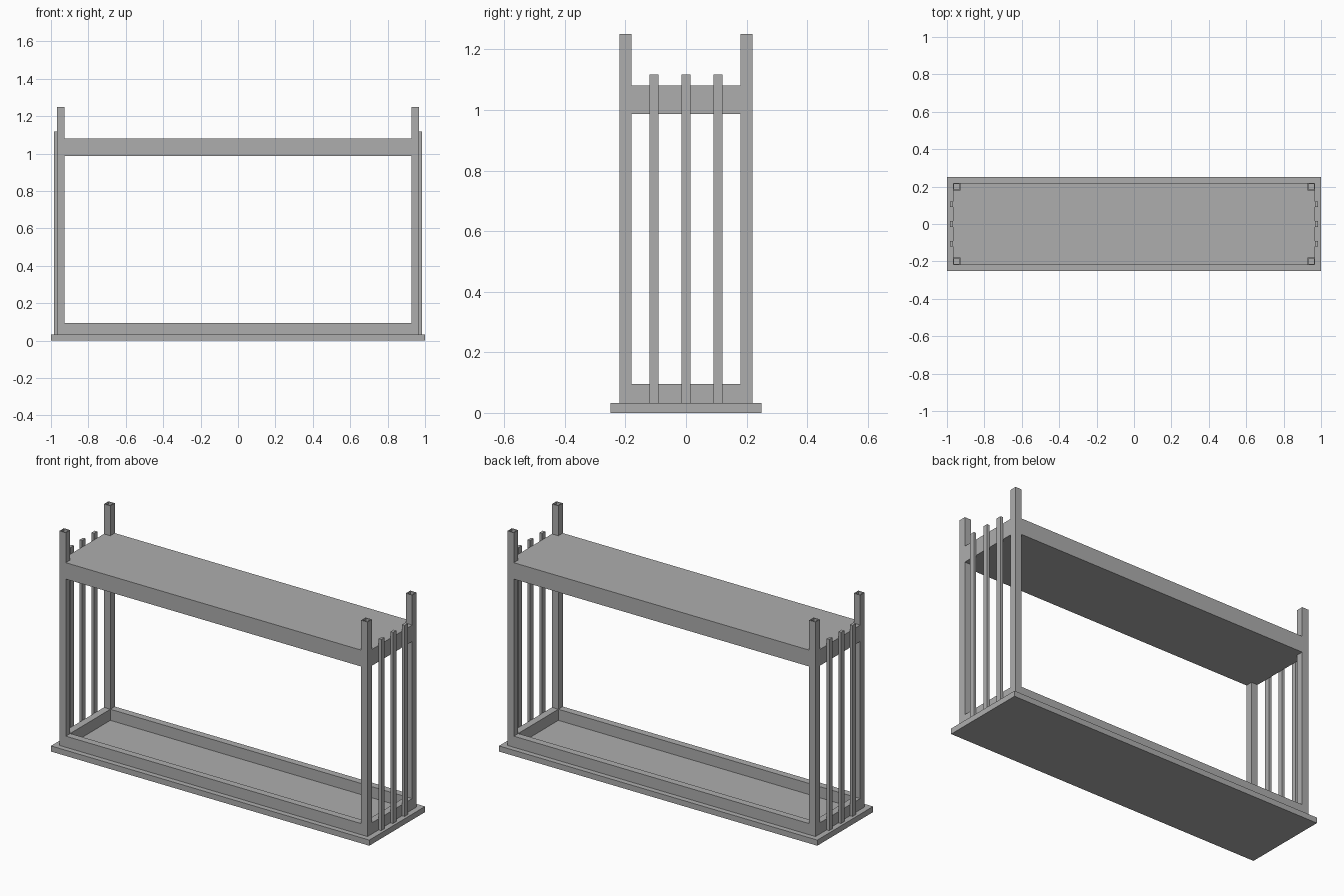
import bpy
import bmesh

cube = bpy.data.objects.get("Cube")
if cube:
    bpy.data.objects.remove(cube, do_unlink=True)

grey = bpy.data.materials.new("plain_grey")
grey.use_nodes = True
tone = (0.42, 0.42, 0.42, 1)
grey.diffuse_color = tone
grey.node_tree.nodes["Principled BSDF"].inputs["Base Color"].default_value = tone

# Main dimensions: outer half sizes of the frame and the post width
OX, OY, POST = 0.968, 0.22, 0.04
IX, IY = OX - POST, OY - POST
BASE_TOP = 0.032


def finish(name, bm):
    bmesh.ops.recalc_face_normals(bm, faces=bm.faces)
    mesh = bpy.data.meshes.new(name)
    bm.to_mesh(mesh)
    bm.free()
    mesh.materials.append(grey)
    obj = bpy.data.objects.new(name, mesh)
    bpy.context.collection.objects.link(obj)


def prism(outline, z0, z1):
    """Extrude a flat outline from z0 up to z1."""
    bm = bmesh.new()
    face = bm.faces.new([bm.verts.new((x, y, z0)) for x, y in outline])
    new = bmesh.ops.extrude_face_region(bm, geom=[face])["geom"]
    verts = [v for v in new if isinstance(v, bmesh.types.BMVert)]
    bmesh.ops.translate(bm, verts=verts, vec=(0, 0, z1 - z0))
    bmesh.ops.recalc_face_normals(bm, faces=bm.faces)
    return bm


def box(x0, x1, y0, y1, z0, z1):
    return prism([(x0, y0), (x1, y0), (x1, y1), (x0, y1)], z0, z1)


# Base board
finish("base_board", box(-1, 1, -0.25, 0.25, 0, BASE_TOP))

# Shelf with its corners notched around the posts
corner = [(OX, IY), (IX, IY), (IX, OY)]
outline = []
for sx, sy in ((1, 1), (-1, 1), (-1, -1), (1, -1)):
    pts = [(sx * x, sy * y) for x, y in corner]
    outline += pts if sx == sy else pts[::-1]
finish("shelf", prism(outline, 0.987, 1.08))

for sy, where in ((-1, "front"), (1, "back")):
    # Long bottom rail
    y0, y1 = sorted((sy * IY, sy * OY))
    finish(where + "_bottom_rail", box(-IX, IX, y0, y1, BASE_TOP, 0.095))

    # Corner posts with a hollow top end
    for sx, side in ((-1, "right"), (1, "left")):
        x0, x1 = sorted((sx * IX, sx * OX))
        bm = box(x0, x1, y0, y1, BASE_TOP, 1.25)
        top = max(bm.faces, key=lambda f: f.calc_center_median().z)
        bmesh.ops.inset_region(bm, faces=[top], thickness=0.007)
        hole = bmesh.ops.extrude_face_region(bm, geom=[top])["geom"]
        bmesh.ops.delete(bm, geom=[top], context="FACES_ONLY")
        verts = [v for v in hole if isinstance(v, bmesh.types.BMVert)]
        bmesh.ops.translate(bm, verts=verts, vec=(0, 0, -0.15))
        finish(f"{where}_{side}_post", bm)

for sx, side in ((-1, "right"), (1, "left")):
    # Short bottom rail
    x0, x1 = sorted((sx * IX, sx * OX))
    finish(side + "_bottom_rail", box(x0, x1, -IY, IY, BASE_TOP, 0.095))

    # Upright end slats
    x0, x1 = sorted((sx * OX, sx * (OX + 0.016)))
    for i in (-1, 0, 1):
        y = i * 0.105
        finish(f"{side}_slat_{i + 2}", box(x0, x1, y - 0.015, y + 0.015, BASE_TOP, 1.117))
